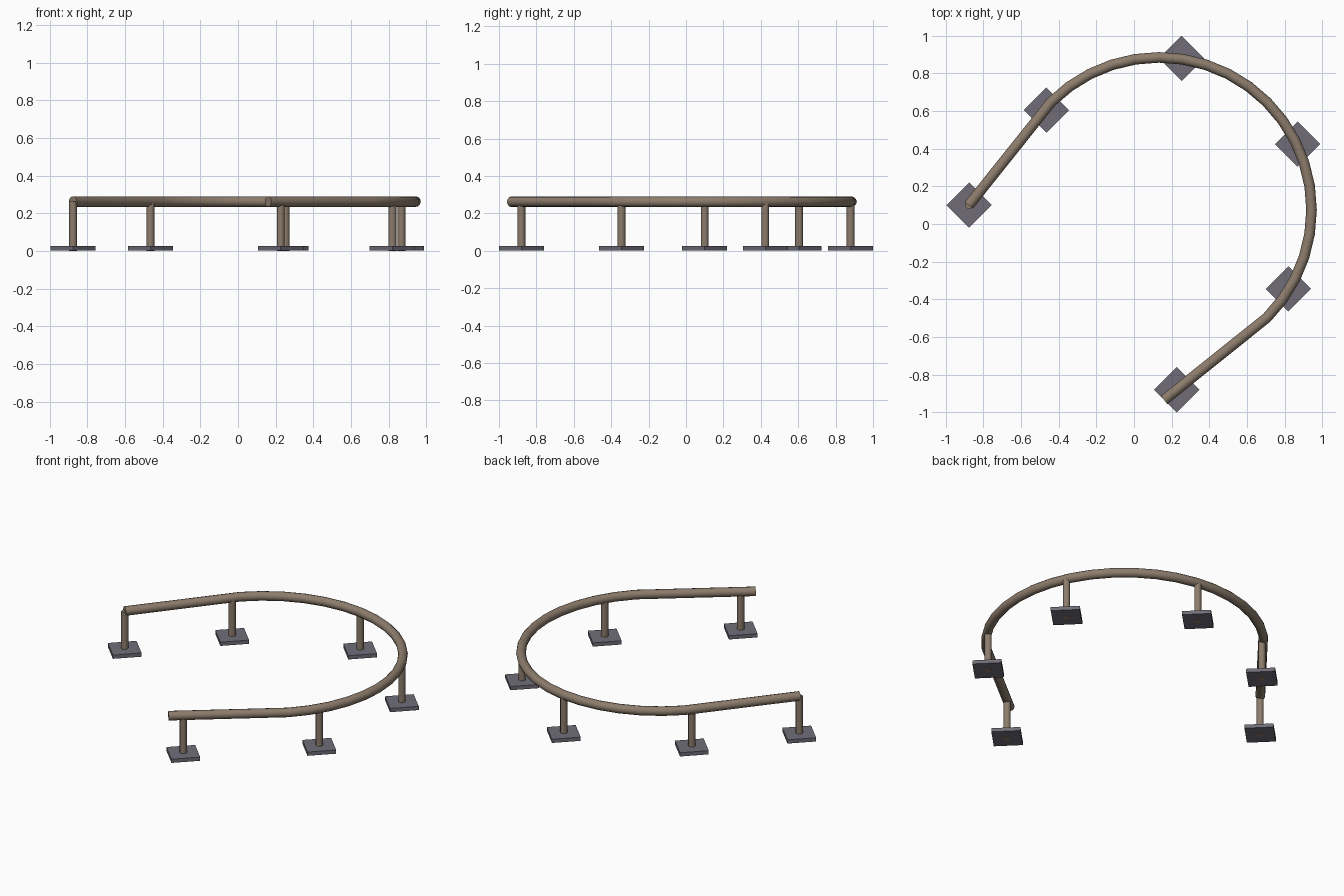
import bpy, math

if "Cube" in bpy.data.objects:
    bpy.data.objects.remove(bpy.data.objects["Cube"])

def material(name, rgb):
    m = bpy.data.materials.new(name)
    m.diffuse_color = (*rgb, 1)
    m.use_nodes = True
    m.node_tree.nodes["Principled BSDF"].inputs["Base Color"].default_value = m.diffuse_color
    return m

WOOD = material("warm brown", (0.265, 0.203, 0.15))
STONE = material("slate grey", (0.162, 0.152, 0.185))

def finish(obj, name, mat, smooth=True):
    obj.name = name
    obj.data.materials.clear()
    obj.data.materials.append(mat)
    if smooth:
        bpy.ops.object.shade_smooth_by_angle(angle=math.radians(40))

# rail: half circle with a straight run at each end
CX, CY, R, RAIL_Z, RAIL_R = 0.133, 0.075, 0.81, 0.262, 0.028
STEPS = 20
path = [(0.16, -0.935)]
for i in range(STEPS + 1):
    a = math.radians(-45 + 180 * i / STEPS)
    path.append((CX + R * math.cos(a), CY + R * math.sin(a)))
path.append((-0.877, 0.10))

curve = bpy.data.curves.new("rail", 'CURVE')
curve.dimensions = '3D'
curve.bevel_depth = RAIL_R
curve.bevel_resolution = 4
curve.use_fill_caps = True
spline = curve.splines.new('POLY')
spline.points.add(len(path) - 1)
for p, (x, y) in zip(spline.points, path):
    p.co = (x, y, RAIL_Z, 1)
rail = bpy.data.objects.new("rail", curve)
bpy.context.collection.objects.link(rail)
bpy.context.view_layer.objects.active = rail
rail.select_set(True)
bpy.ops.object.convert(target='MESH')
finish(bpy.context.object, "rail", WOOD)

# posts on square foot plates turned by 45 degrees
SPOTS = [(-0.876, 0.10), (-0.465, 0.605), (0.253, 0.88),
         (0.869, 0.424), (0.82, -0.345), (0.227, -0.88)]
PLATE, PLATE_H, POST_R = 0.17, 0.024, 0.021
for i, (x, y) in enumerate(SPOTS, 1):
    bpy.ops.mesh.primitive_cylinder_add(vertices=12, radius=POST_R, depth=RAIL_Z,
                                        location=(x, y, RAIL_Z / 2))
    finish(bpy.context.object, f"post_{i}", WOOD)
    bpy.ops.mesh.primitive_cube_add(size=1, location=(x, y, PLATE_H / 2 + 0.001),
                                    rotation=(0, 0, math.pi / 4))
    bpy.context.object.scale = (PLATE, PLATE, PLATE_H)
    finish(bpy.context.object, f"foot_plate_{i}", STONE, smooth=False)
